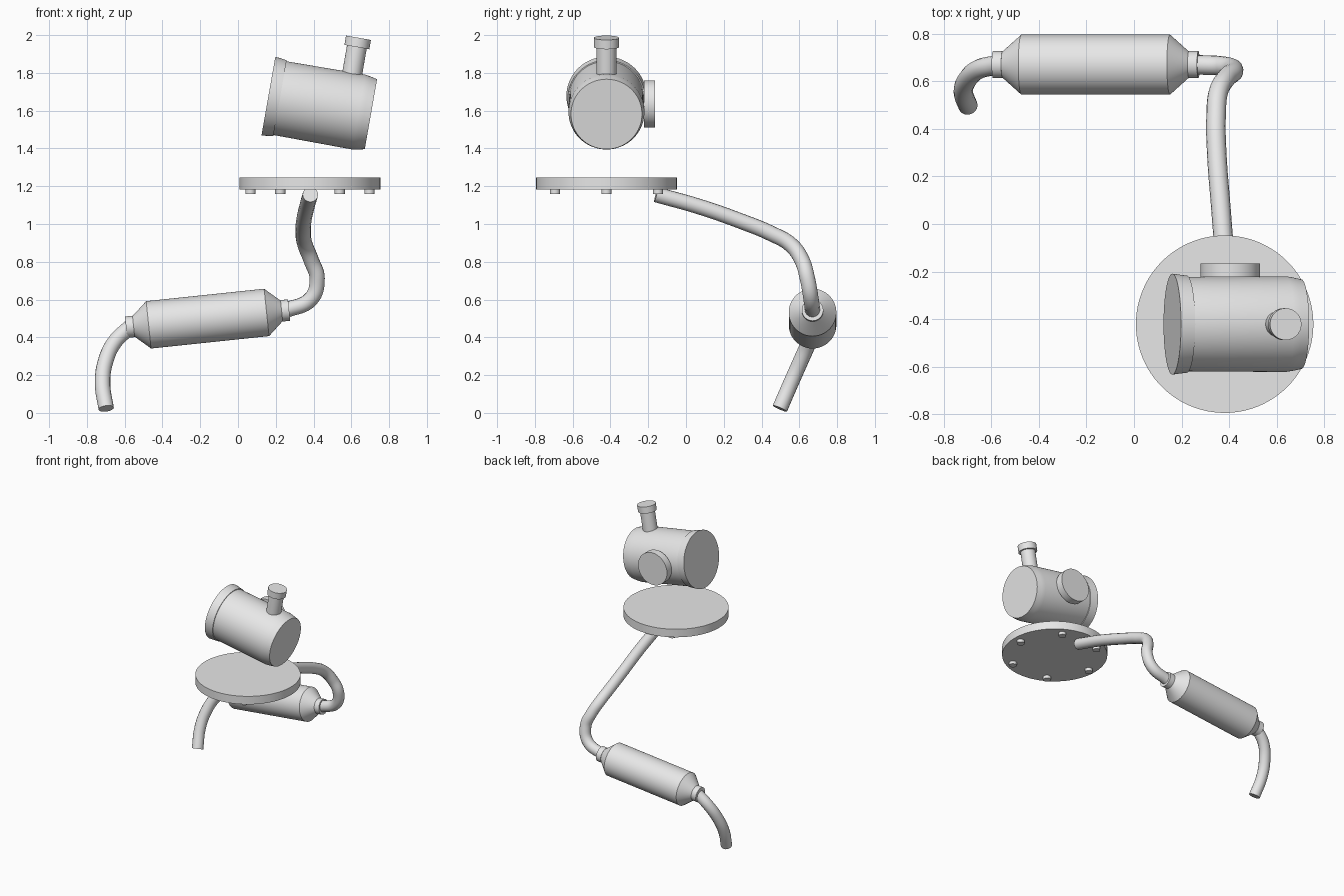
import bpy, bmesh, math
from mathutils import Matrix, Vector

cube = bpy.data.objects.get("Cube")
if cube:
    bpy.data.objects.remove(cube, do_unlink=True)

metal = bpy.data.materials.new("light grey metal")
metal.use_nodes = True
GREY = (0.8, 0.8, 0.8, 1)
metal.diffuse_color = GREY
metal.node_tree.nodes["Principled BSDF"].inputs["Base Color"].default_value = GREY


def finish(obj):
    """Assign the colour and smooth everything but the sharp edges."""
    obj.data.materials.clear()
    obj.data.materials.append(metal)
    bpy.ops.object.select_all(action="DESELECT")
    obj.select_set(True)
    bpy.context.view_layer.objects.active = obj
    bpy.ops.object.shade_smooth_by_angle(angle=math.radians(30))
    return obj


def lathe(name, origin, axis, profile, sides=64):
    """Closed solid turned around an axis; profile is (distance, radius)."""
    bm = bmesh.new()
    rings = []
    for dist, rad in profile:
        ring = [bm.verts.new((rad * math.cos(a), rad * math.sin(a), dist))
                for a in (math.tau * i / sides for i in range(sides))]
        rings.append(ring)
    for low, high in zip(rings, rings[1:]):
        for i in range(sides):
            j = (i + 1) % sides
            bm.faces.new((low[i], low[j], high[j], high[i]))
    bm.faces.new(rings[0][::-1])
    bm.faces.new(rings[-1])
    rot = Vector((0, 0, 1)).rotation_difference(Vector(axis)).to_matrix().to_4x4()
    bm.transform(Matrix.Translation(origin) @ rot)
    bmesh.ops.recalc_face_normals(bm, faces=bm.faces)
    mesh = bpy.data.meshes.new(name)
    bm.to_mesh(mesh)
    bm.free()
    obj = bpy.data.objects.new(name, mesh)
    bpy.context.collection.objects.link(obj)
    return finish(obj)


def pipe(name, points, radius):
    """Round capped tube along a smooth path."""
    curve = bpy.data.curves.new(name, "CURVE")
    curve.dimensions = "3D"
    curve.bevel_depth = radius
    curve.bevel_resolution = 6
    curve.resolution_u = 8
    curve.use_fill_caps = True
    spline = curve.splines.new("BEZIER")
    spline.bezier_points.add(len(points) - 1)
    for bp, co in zip(spline.bezier_points, points):
        bp.co = co
        bp.handle_left_type = bp.handle_right_type = "AUTO"
    obj = bpy.data.objects.new(name, curve)
    bpy.context.collection.objects.link(obj)
    bpy.ops.object.select_all(action="DESELECT")
    obj.select_set(True)
    bpy.context.view_layer.objects.active = obj
    bpy.ops.object.convert(target="MESH")
    return finish(bpy.context.object)


CX, CY = 0.381, -0.421
UP = (0, 0, 1)

# Round plate with a ring of bolts underneath
lathe("round_plate", (CX, CY, 1.183), UP, [(0, 0.373), (0.063, 0.373)], 96)
for i in range(6):
    a = math.tau * i / 6
    lathe(f"plate_bolt_{i + 1}",
          (CX + 0.315 * math.cos(a), CY + 0.315 * math.sin(a), 1.16), UP,
          [(0, 0.027), (0.03, 0.027)], 24)

# Tilted drum with a flared rear rim
tilt = math.radians(10)
along = Vector((math.cos(tilt), 0, -math.sin(tilt)))
across = Vector((math.sin(tilt), 0, math.cos(tilt)))
rear = Vector((0.161, CY, 1.677))
lathe("drum_body", rear, along,
      [(0.03, 0.198), (0.485, 0.201), (0.515, 0.196), (0.551, 0.188)], 96)
lathe("drum_rim", rear, along, [(0, 0.212), (0.062, 0.204)], 96)

# Filler neck and its cap
neck = rear + along * 0.416
lathe("filler_neck", neck, across, [(0.15, 0.053), (0.345, 0.053)])
lathe("filler_cap", neck, across, [(0.337, 0.067), (0.387, 0.067)])

# Round port on the back of the drum
lathe("side_port", (0.405, -0.222, 1.636), (0, 1, 0), [(0, 0.125), (0.057, 0.125)])

# Silencer can with cones and end collars
slope = math.radians(6)
can_axis = Vector((math.cos(slope), 0, math.sin(slope)))
can_mid = Vector((-0.161, 0.67, 0.499))
lathe("silencer_can", can_mid, can_axis,
      [(-0.396, 0.053), (-0.314, 0.126), (0.314, 0.126), (0.396, 0.053)], 96)
for label, start in (("tail", -0.434), ("inlet", 0.394)):
    lathe(f"{label}_collar", can_mid, can_axis,
          [(start, 0.057), (start + 0.04, 0.057)])

# Bent pipes leading into and out of the silencer
pipe("inlet_pipe", [
    (0.383, -0.158, 1.156), (0.365, 0.07, 1.092), (0.348, 0.296, 1.013),
    (0.345, 0.45, 0.95), (0.355, 0.555, 0.89), (0.387, 0.613, 0.81),
    (0.419, 0.643, 0.71), (0.385, 0.662, 0.602), (0.25, 0.67, 0.542)], 0.041)
pipe("tail_pipe", [
    (-0.57, 0.67, 0.456), (-0.653, 0.65, 0.375), (-0.702, 0.605, 0.27),
    (-0.717, 0.554, 0.155), (-0.698, 0.497, 0.023)], 0.041)
